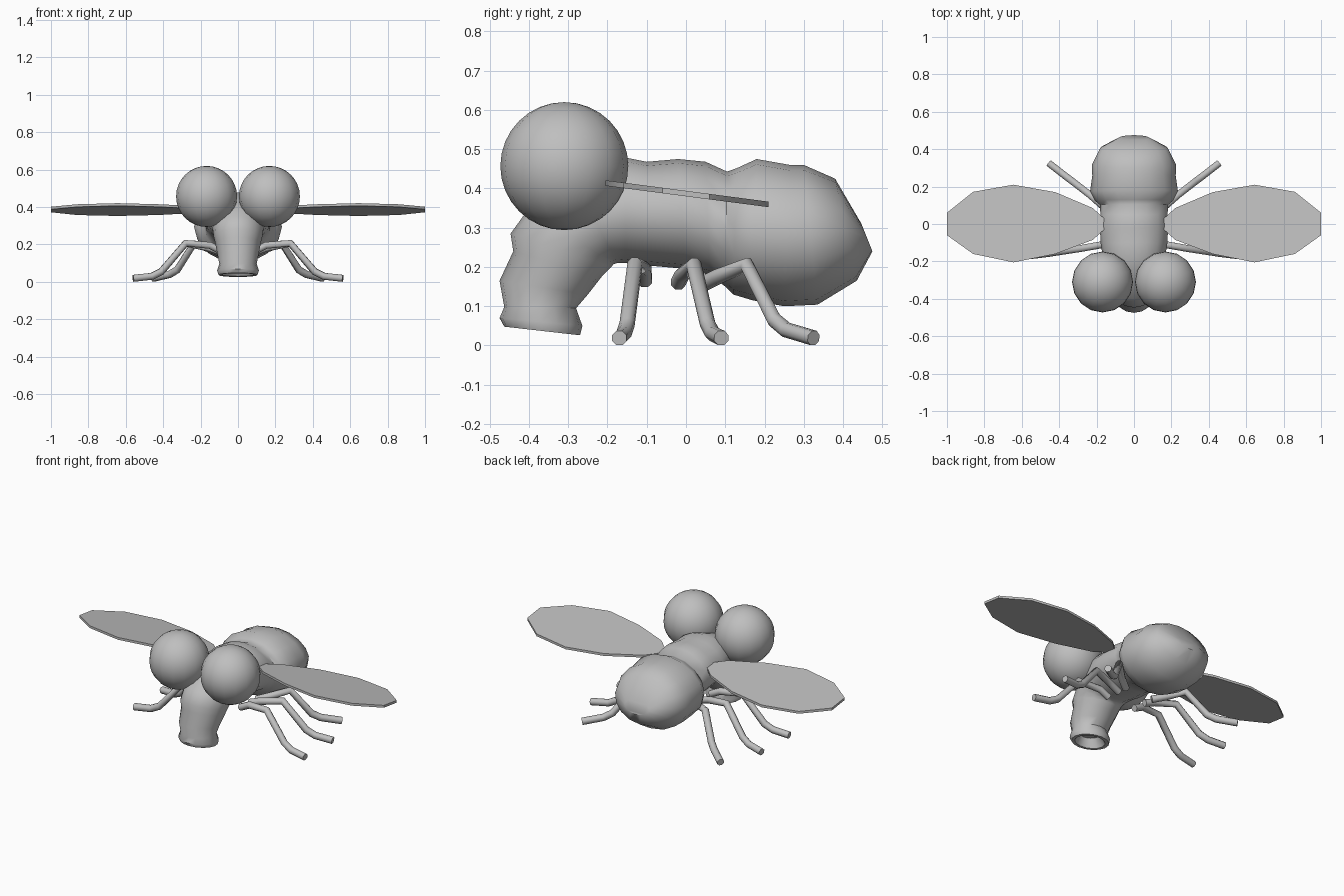
import bpy, bmesh, math
from mathutils import Vector

grey = bpy.data.materials.new("plain grey")
grey.diffuse_color = (0.52, 0.52, 0.52, 1)


def finish(bm, name, angle=35):
    bmesh.ops.recalc_face_normals(bm, faces=bm.faces)
    me = bpy.data.meshes.new(name)
    bm.to_mesh(me)
    bm.free()
    me.materials.append(grey)
    me.shade_smooth()
    me.set_sharp_from_angle(angle=math.radians(angle))
    ob = bpy.data.objects.new(name, me)
    bpy.context.collection.objects.link(ob)
    return ob


def skin(bm, rings):
    """Bridge a row of vertex rings and cap both ends."""
    loops = [[bm.verts.new(p) for p in r] for r in rings]
    n = len(loops[0])
    for a, b in zip(loops, loops[1:]):
        for i in range(n):
            j = (i + 1) % n
            bm.faces.new((a[i], a[j], b[j], b[i]))
    bm.faces.new(loops[0])
    bm.faces.new(loops[-1][::-1])


def oval(top_y, top_z, low_y, low_z, width, n=16):
    top, low = Vector((0, top_y, top_z)), Vector((0, low_y, low_z))
    mid, half = (top + low) / 2, (top - low) / 2
    return [mid + half * math.cos(t) + Vector((width * math.sin(t), 0, 0))
            for t in (2 * math.pi * i / n for i in range(n))]


# Body: hollow snout, head, thorax and abdomen as one loft (upper y,z, lower y,z, half width)
sections = [
    (-0.425, 0.095, -0.32, 0.085, 0.055),
    (-0.445, 0.046, -0.292, 0.030, 0.085),
    (-0.463, 0.048, -0.270, 0.026, 0.104),
    (-0.475, 0.070, -0.264, 0.050, 0.112),
    (-0.463, 0.098, -0.280, 0.095, 0.100),
    (-0.475, 0.165, -0.250, 0.130, 0.110),
    (-0.440, 0.240, -0.215, 0.175, 0.122),
    (-0.447, 0.285, -0.190, 0.200, 0.130),
    (-0.400, 0.350, -0.185, 0.207, 0.135),
    (-0.290, 0.430, -0.175, 0.210, 0.150),
    (-0.150, 0.478, -0.155, 0.210, 0.170),
    (-0.100, 0.468, -0.110, 0.205, 0.178),
    (-0.020, 0.475, 0.000, 0.195, 0.183),
    (0.050, 0.468, 0.060, 0.180, 0.180),
    (0.105, 0.443, 0.100, 0.150, 0.182),
    (0.130, 0.452, 0.120, 0.130, 0.210),
    (0.180, 0.475, 0.170, 0.115, 0.235),
    (0.265, 0.460, 0.250, 0.100, 0.223),
    (0.300, 0.460, 0.335, 0.104, 0.225),
    (0.380, 0.425, 0.435, 0.165, 0.180),
    (0.447, 0.310, 0.475, 0.240, 0.080),
]
bm = bmesh.new()
skin(bm, [oval(*s) for s in sections])
finish(bm, "body", 50)

# Wing outline seen from above, on a plane that tips down towards the back
wing_outline = [(0.16, 0.03), (0.22, 0.085), (0.42, 0.17), (0.645, 0.21), (0.86, 0.172), (1.0, 0.06),
                (1.0, -0.06), (0.86, -0.16), (0.645, -0.205), (0.42, -0.16), (0.22, -0.085), (0.16, -0.03)]

# Leg centre lines from hip to foot
legs = {
    "front": [(0.09, -0.105, 0.165), (0.15, -0.107, 0.195), (0.28, -0.13, 0.207),
              (0.41, -0.15, 0.055), (0.46, -0.158, 0.030), (0.56, -0.17, 0.019)],
    "middle": [(0.09, -0.02, 0.160), (0.15, -0.01, 0.180), (0.28, 0.02, 0.205),
               (0.41, 0.055, 0.055), (0.46, 0.068, 0.030), (0.56, 0.09, 0.019)],
    "rear": [(0.09, 0.04, 0.155), (0.15, 0.08, 0.175), (0.235, 0.155, 0.205),
             (0.325, 0.225, 0.065), (0.365, 0.255, 0.040), (0.455, 0.325, 0.019)],
}


def tube(bm, path, radius, n=8):
    pts = [Vector(p) for p in path]
    rings = []
    for i, p in enumerate(pts):
        back = (p - pts[i - 1]).normalized() if i else Vector()
        ahead = (pts[i + 1] - p).normalized() if i < len(pts) - 1 else Vector()
        d = (back + ahead).normalized()
        side = d.cross(Vector((0, 0, 1))).normalized()
        up = side.cross(d)
        rings.append([p + radius * (side * math.cos(t) + up * math.sin(t))
                      for t in (2 * math.pi * (k + 0.5) / n for k in range(n))])
    skin(bm, rings)


for s, label in ((-1, "left"), (1, "right")):
    # Eye
    bm = bmesh.new()
    bmesh.ops.create_uvsphere(bm, u_segments=16, v_segments=16, radius=0.163)
    bmesh.ops.translate(bm, verts=bm.verts, vec=(s * 0.168, -0.31, 0.457))
    finish(bm, label + "_eye")

    # Wing
    bm = bmesh.new()
    skin(bm, [[(s * x, y, 0.387 - 0.131 * y + h) for x, y in wing_outline] for h in (-0.007, 0.007)])
    finish(bm, label + "_wing")

    # Legs
    for place, path in legs.items():
        bm = bmesh.new()
        tube(bm, [(s * x, y, z) for x, y, z in path], 0.02)
        finish(bm, f"{label}_{place}_leg", 50)
